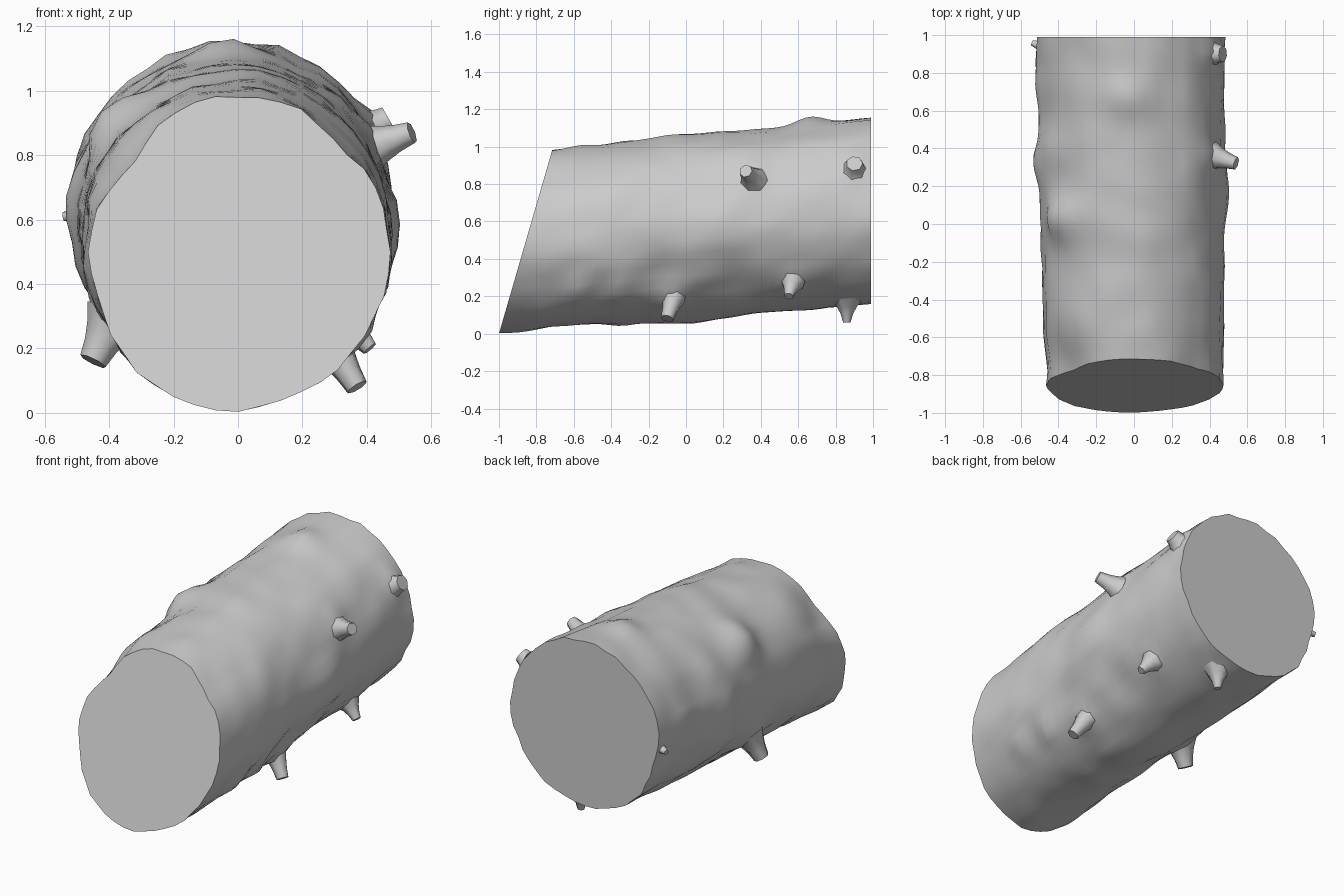
import bpy, bmesh, math
from mathutils import Vector, noise

cube = bpy.data.objects.get("Cube")
if cube:
    bpy.data.objects.remove(cube)

grey = bpy.data.materials.new("plain grey")
grey.use_nodes = True
colour = (0.6, 0.6, 0.6, 1)
grey.diffuse_color = colour
grey.node_tree.nodes["Principled BSDF"].inputs["Base Color"].default_value = colour

SIDES, RINGS = 44, 44

# Swellings and hollows in the bark: angle in degrees from +x, y, height, spread
KNOTS = [(140, 0.03, 0.07, 0.11), (150, 0.40, 0.025, 0.12), (92, 0.66, 0.035, 0.10),
         (-28, -0.12, -0.025, 0.13), (-37, -0.57, 0.03, 0.07), (-37, -0.35, 0.03, 0.05),
         (-5, 0.18, 0.03, 0.15), (-35, 0.28, -0.025, 0.12), (172, 0.75, 0.02, 0.12),
         (200, 0.35, 0.025, 0.13), (175, 0.33, 0.035, 0.10), (120, -0.20, -0.02, 0.12),
         (140, -0.80, -0.055, 0.20), (180, -0.80, -0.015, 0.20), (42, -0.75, -0.025, 0.20),
         (-90, -0.95, 0.012, 0.20), (90, -0.70, -0.015, 0.10), (-90, 0.05, 0.035, 0.24),
         (90, -0.05, 0.012, 0.15), (195, 1.00, -0.025, 0.15), (-90, -0.35, 0.015, 0.10),
         # flares at the twig roots
         (32, 0.36, 0.03, 0.07), (30, 0.90, 0.03, 0.06), (-50, -0.07, 0.03, 0.07),
         (-45, 0.57, 0.02, 0.06), (212, -0.04, 0.035, 0.09), (-78, 0.87, 0.02, 0.06)]

# Broken twigs: base, tip, base radius, tip radius
TWIGS = [((0.41, 0.36, 0.82), (0.54, 0.32, 0.87), 0.08, 0.035),
         ((0.40, 0.90, 0.87), (0.47, 0.90, 0.91), 0.08, 0.045),
         ((0.29, -0.06, 0.21), (0.37, -0.10, 0.08), 0.07, 0.035),
         ((0.34, 0.57, 0.28), (0.41, 0.55, 0.20), 0.07, 0.025),
         ((0.10, 0.86, 0.19), (0.10, 0.86, 0.06), 0.09, 0.02),
         ((-0.38, -0.05, 0.30), (-0.45, -0.08, 0.16), 0.10, 0.045),
         ((-0.46, 0.93, 0.62), (-0.54, 0.96, 0.61), 0.05, 0.015)]


def finish(bm, name, angle):
    bmesh.ops.recalc_face_normals(bm, faces=bm.faces)
    mesh = bpy.data.meshes.new(name)
    bm.to_mesh(mesh)
    bm.free()
    mesh.materials.append(grey)
    obj = bpy.data.objects.new(name, mesh)
    bpy.context.collection.objects.link(obj)
    bpy.ops.object.select_all(action='DESELECT')
    obj.select_set(True)
    bpy.context.view_layer.objects.active = obj
    bpy.ops.object.shade_smooth_by_angle(angle=math.radians(angle))


def bridge(bm, a, b):
    for i in range(len(a)):
        j = (i + 1) % len(a)
        bm.faces.new((a[i], a[j], b[j], b[i]))


def bark_point(a, y):
    r = 0.485 + 0.012 * y
    for deg, ky, height, spread in KNOTS:
        d = (a - math.radians(deg) + math.pi) % math.tau - math.pi
        r += height * math.exp(-((d * 0.5) ** 2 + (y - ky) ** 2) / spread ** 2)
    c, s = math.cos(a), math.sin(a)
    r += 0.012 * noise.noise((3 * c, 2.5 * y, 3 * s))
    r += 0.014 * noise.noise((5 * c, 5 * y + 9, 5 * s))
    return Vector((r * c - 0.008 * (1 + y), y, 0.572 + 0.085 * y + r * s))


# Leaning trunk with a slanted saw cut at the front
bm = bmesh.new()
rings = []
for k in range(RINGS + 1):
    ring = []
    for i in range(SIDES):
        a = math.tau * i / SIDES
        front = -1 + 0.29 * (0.495 + 0.478 * math.sin(a))
        p = bark_point(a, front + (0.99 - front) * k / RINGS)
        if k == 0:
            p.y = -1 + 0.29 * p.z
        ring.append(bm.verts.new(p))
    rings.append(ring)
for a, b in zip(rings, rings[1:]):
    bridge(bm, a, b)
bm.faces.new(rings[0])
bm.faces.new(rings[-1])
finish(bm, "log", 50)

# Stubby twigs with flared roots
for n, (base, tip, r0, r1) in enumerate(TWIGS):
    base, tip = Vector(base), Vector(tip)
    turn = (tip - base).to_track_quat('Z', 'Y')
    bm = bmesh.new()
    loops = []
    for t, r in ((0, r0), (0.35, (r0 + r1) / 2), (0.65, (r0 + 4 * r1) / 5), (1, r1)):
        loops.append([bm.verts.new(base.lerp(tip, t) + turn @ Vector(
            (r * math.cos(math.tau * i / 7), r * math.sin(math.tau * i / 7), 0)))
            for i in range(7)])
    for a, b in zip(loops, loops[1:]):
        bridge(bm, a, b)
    bm.faces.new(loops[0])
    bm.faces.new(loops[-1])
    finish(bm, "twig_stub_%d" % (n + 1), 65)
